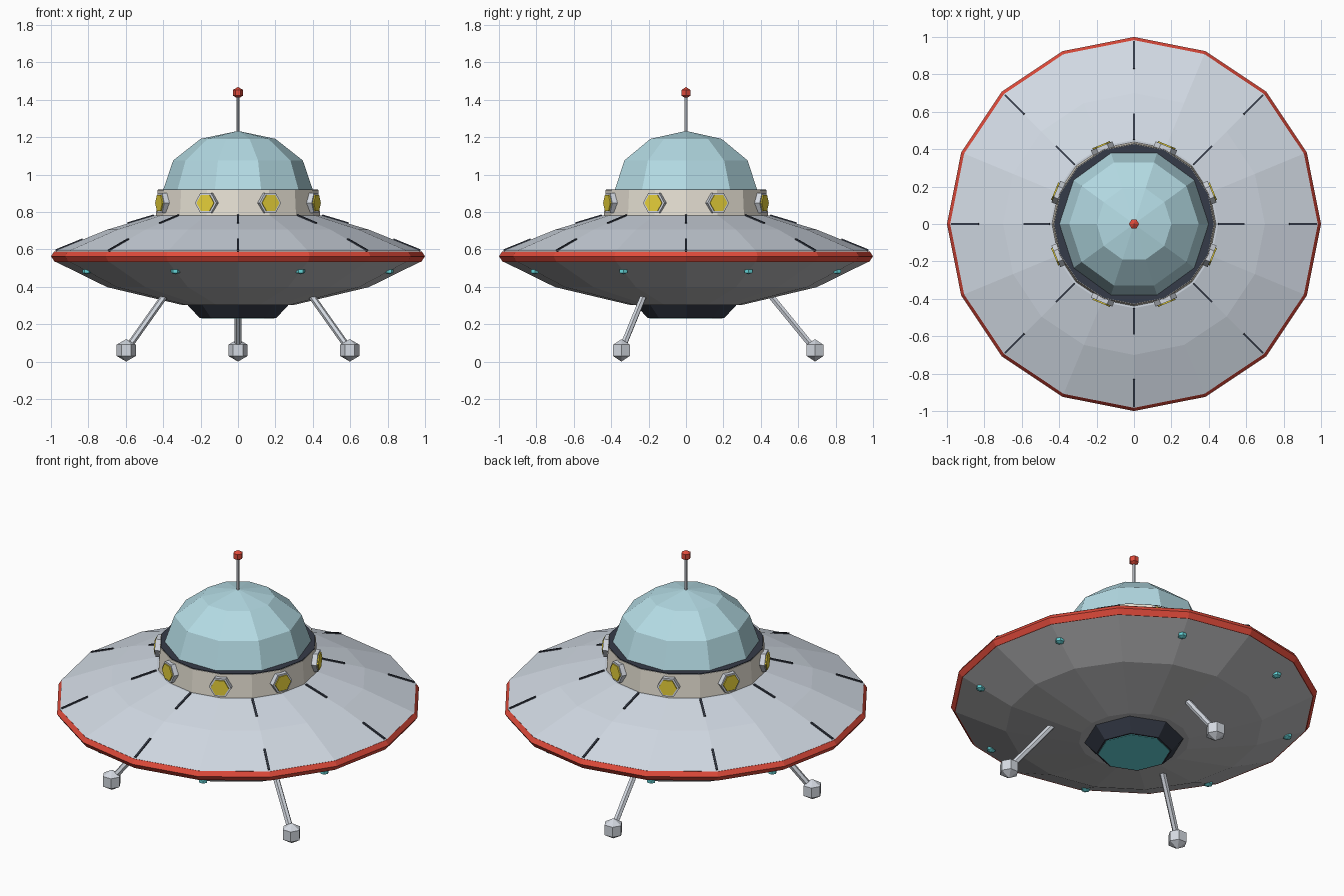
import bpy
import bmesh
from math import cos, sin, pi, radians
from mathutils import Vector

old = bpy.data.objects.get("Cube")
if old:
    bpy.data.objects.remove(old)


def material(name, code):
    """Flat material from an sRGB hex code, stored as linear values."""
    srgb = [int(code[i:i + 2], 16) / 255 for i in (0, 2, 4)]
    color = [c / 12.92 if c <= 0.04045 else ((c + 0.055) / 1.055) ** 2.4 for c in srgb] + [1]
    mat = bpy.data.materials.new(name)
    mat.use_nodes = True
    mat.diffuse_color = color
    mat.node_tree.nodes["Principled BSDF"].inputs["Base Color"].default_value = color
    return mat


silver = material("silver hull", "D2DAE4")
grey = material("underside grey", "BEBEC0")
red = material("red trim", "E14B3B")
cream = material("cream collar", "E8E2D5")
glass = material("pale blue dome", "B4DBE4")
dark = material("dark slate", "353B48")
yellow = material("yellow window", "E6D03A")
teal = material("teal lamp", "66D6DA")
metal = material("light metal", "D4D9E1")


def lathe(name, profile, sides, mat, location=(0, 0, 0), axis=(0, 0, 1), spin=0):
    """Turn (radius, height) points about a local z axis, aimed along axis."""
    bm = bmesh.new()
    rings = []
    for r, z in profile:
        if r == 0:
            rings.append([bm.verts.new((0, 0, z))])
        else:
            angles = [2 * pi * i / sides + spin for i in range(sides)]
            rings.append([bm.verts.new((r * cos(a), r * sin(a), z)) for a in angles])
    for low, high in zip(rings, rings[1:]):
        for i in range(sides):
            j = (i + 1) % sides
            corners = [low[i % len(low)], low[j % len(low)], high[j % len(high)], high[i % len(high)]]
            bm.faces.new(list(dict.fromkeys(corners)))
    bmesh.ops.recalc_face_normals(bm, faces=bm.faces)
    mesh = bpy.data.meshes.new(name)
    bm.to_mesh(mesh)
    bm.free()
    mesh.materials.append(mat)
    obj = bpy.data.objects.new(name, mesh)
    obj.location = location
    direction = Vector(axis)
    if direction.normalized().z < 0.9999:
        obj.rotation_euler = direction.to_track_quat('Z', 'Y').to_euler()
    bpy.context.collection.objects.link(obj)
    return obj


def rod(name, start, end, radius, sides, mat, spin=0):
    span = end - start
    profile = [(0, 0), (radius, 0), (radius, span.length), (0, span.length)]
    return lathe(name, profile, sides, mat, start, span, spin)


def ball(name, center, radius, mat, squash=1):
    """Six-sided, three-band ball."""
    r, h = radius, radius * squash
    profile = [(0, -h), (0.866 * r, -h / 2), (0.866 * r, h / 2), (0, h)]
    return lathe(name, profile, 6, mat, center)


def polar(radius, degrees, z):
    a = radians(degrees)
    return Vector((radius * cos(a), radius * sin(a), z))


# Saucer body
lathe("upper_hull", [(0, 0.78), (0.45, 0.78), (0.7, 0.705), (0.983, 0.59)], 16, silver)
lathe("lower_hull", [(0.978, 0.535), (0.7, 0.398), (0.3, 0.303), (0, 0.303)], 16, grey)
lathe("rim", [(0.93, 0.57), (0.983, 0.589), (1, 0.563), (0.98, 0.533), (0.93, 0.54)], 16, red)

# Collar, deck and dome
lathe("collar", [(0.44, 0.76), (0.43, 0.917), (0, 0.917)], 16, cream)
lathe("deck", [(0.427, 0.913), (0.427, 0.921), (0, 0.921)], 16, dark)
dome_rings = [(0.4 * cos(radians(a)), 0.918 + 0.315 * sin(radians(a))) for a in (0, 30, 60)]
lathe("dome", dome_rings + [(0, 1.233)], 10, glass)

# Antenna
rod("antenna_rod", Vector((0, 0, 1.21)), Vector((0, 0, 1.42)), 0.008, 6, metal)
ball("antenna_tip", (0, 0, 1.437), 0.031, red)

# Underside hub with glowing base
lathe("hub", [(0.275, 0.308), (0.205, 0.233), (0, 0.233)], 8, dark)
lathe("hub_light", [(0, 0.23), (0.195, 0.23), (0.195, 0.235)], 8, teal)

# Eight portholes and underside lamps between the seams
for k in range(8):
    angle = 22.5 + 45 * k
    rod(f"window_frame_{k}", polar(0.4, angle, 0.848), polar(0.452, angle, 0.848), 0.062, 6, metal)
    rod(f"window_pane_{k}", polar(0.42, angle, 0.848), polar(0.459, angle, 0.848), 0.05, 6, yellow)
    ball(f"lamp_{k}", polar(0.875, angle, 0.483), 0.028, teal, 0.6)

# Short dark seams at the inner and outer hull
for k in range(8):
    angle = 45 * k
    for part, (r1, z1), (r2, z2) in (("inner", (0.45, 0.781), (0.59, 0.739)),
                                     ("outer", (0.83, 0.653), (0.975, 0.594))):
        rod(f"{part}_seam_{k}", polar(r1, angle, z1), polar(r2, angle, z2), 0.008, 4, dark, pi / 4)

# Three splayed landing legs
for name, angle in (("back", 90), ("right", 210), ("left", 330)):
    rod(f"{name}_leg", polar(0.42, angle, 0.392), polar(0.69, angle, 0.062), 0.018, 6, metal)
    ball(f"{name}_foot", polar(0.69, angle, 0.06), 0.06, metal)
